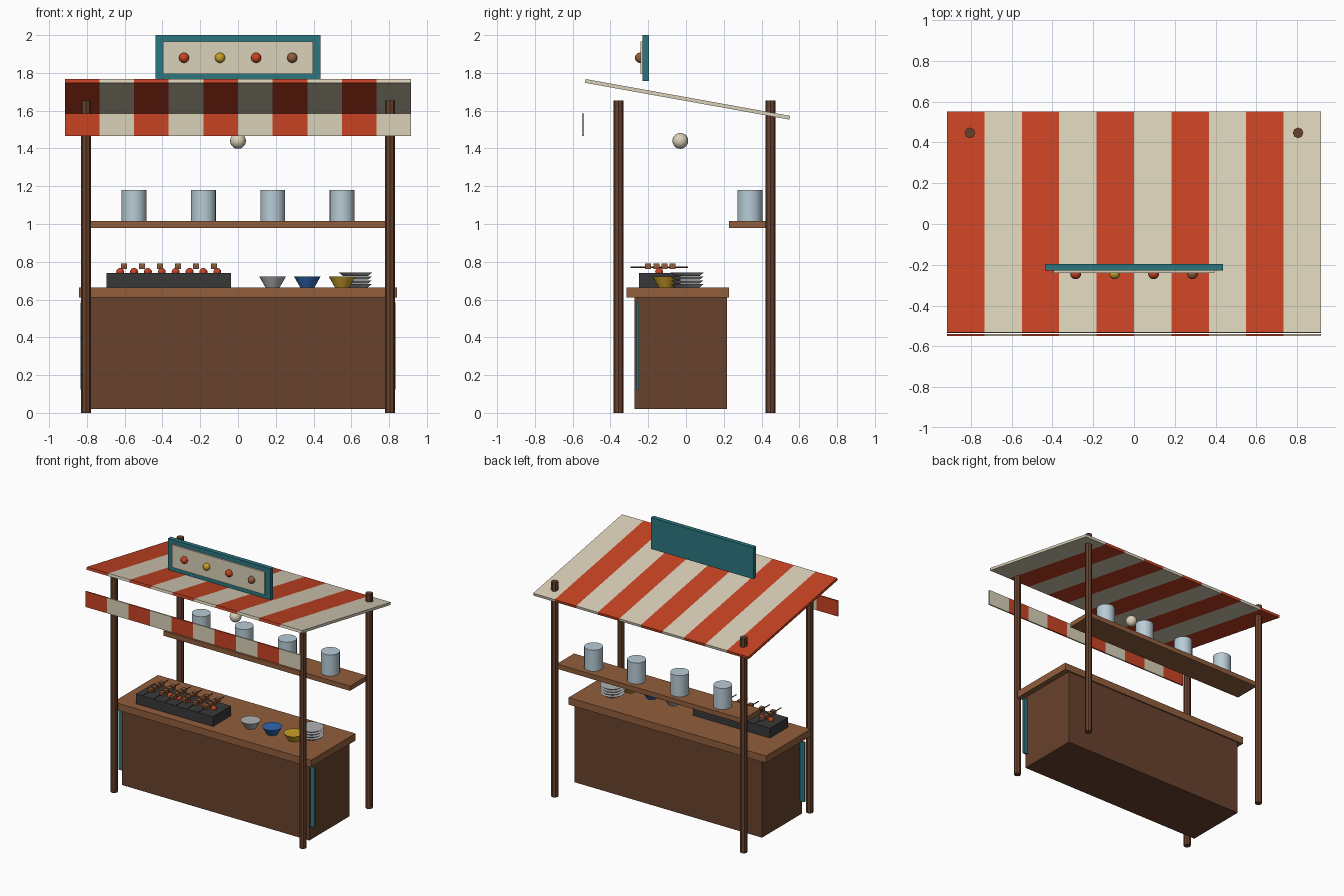
import bpy
from math import radians

cube = bpy.data.objects.get("Cube")
if cube:
    bpy.data.objects.remove(cube, do_unlink=True)


def material(name, r, g, b):
    """Flat material from 0-255 display values, stored as linear."""
    def lin(c):
        c /= 255
        return c / 12.92 if c <= 0.04045 else ((c + 0.055) / 1.055) ** 2.4
    mat = bpy.data.materials.new(name)
    mat.use_nodes = True
    colour = (lin(r), lin(g), lin(b), 1)
    mat.diffuse_color = colour
    shader = next(n for n in mat.node_tree.nodes if n.type == 'BSDF_PRINCIPLED')
    shader.inputs["Base Color"].default_value = colour
    shader.inputs["Roughness"].default_value = 0.8
    return mat


RED = material("awning red", 200, 67, 36)
CREAM = material("cream", 218, 209, 185)
TEAL = material("teal", 44, 118, 128)
DARK_WOOD = material("dark wood", 104, 66, 45)
WOOD = material("counter wood", 145, 94, 60)
CHARCOAL = material("charcoal", 56, 56, 58)
TIN = material("pale blue tin", 184, 204, 214)
GREY = material("plate grey", 178, 178, 182)
BLUE = material("bowl blue", 48, 103, 178)
YELLOW = material("mustard yellow", 203, 160, 40)


def finish(name, mat, smooth=False):
    obj = bpy.context.object
    obj.name = name
    obj.data.materials.append(mat)
    if smooth:
        bpy.ops.object.shade_smooth_by_angle(angle=radians(40))
    return obj


def box(name, mat, x, y, z, tilt=0):
    """Box from (min, max) pairs, optionally tilted about x."""
    spans = (x, y, z)
    bpy.ops.mesh.primitive_cube_add(size=1, location=[(a + b) / 2 for a, b in spans])
    obj = bpy.context.object
    obj.scale = [b - a for a, b in spans]
    obj.rotation_euler.x = tilt
    return finish(name, mat)


def ball(name, mat, loc, radius):
    bpy.ops.mesh.primitive_uv_sphere_add(segments=16, ring_count=10, radius=radius, location=loc)
    return finish(name, mat, True)


def cone(name, mat, x, y, z, r_low, r_high, sides=20, smooth=True):
    """Upright cylinder or frustum between two heights."""
    bpy.ops.mesh.primitive_cone_add(vertices=sides, radius1=r_low, radius2=r_high,
                                    depth=z[1] - z[0], location=(x, y, sum(z) / 2))
    return finish(name, mat, smooth)


# Posts
for x in (-0.805, 0.805):
    for y, place in ((-0.358, "front"), (0.447, "back")):
        side = "left" if x > 0 else "right"
        cone(f"{place}_{side}_post", DARK_WOOD, x, y, (0, 1.655), 0.026, 0.026, 8, False)

# Counter with a trim panel showing at both ends
box("counter_body", DARK_WOOD, (-0.8, 0.8), (-0.273, 0.217), (0.02, 0.61))
box("counter_top", WOOD, (-0.842, 0.842), (-0.315, 0.227), (0.61, 0.665))
box("counter_trim_panel", TEAL, (-0.835, 0.835), (-0.262, -0.248), (0.125, 0.585))

# Striped awning and hanging valance
STRIPES, HALF = 10, 0.917
width = 2 * HALF / STRIPES
for i in range(STRIPES):
    span = (-HALF + i * width, -HALF + (i + 1) * width)
    mat = CREAM if i % 2 else RED
    box(f"awning_stripe_{i + 1}", mat, span, (-0.542, 0.558), (1.65, 1.67), radians(-10.2))
    box(f"valance_stripe_{i + 1}", mat, span, (-0.55, -0.539), (1.467, 1.586))

# Sign board with food balls
box("sign_board", TEAL, (-0.437, 0.437), (-0.229, -0.195), (1.758, 2.0))
box("sign_panel", CREAM, (-0.396, 0.396), (-0.24, -0.228), (1.793, 1.967))
for i, mat in enumerate((RED, YELLOW, RED, WOOD)):
    ball(f"sign_ball_{i + 1}", mat, (-0.286 + i * 0.191, -0.244, 1.88), 0.027)

# Hanging lamp
ball("lamp_bulb", CREAM, (0, -0.03, 1.44), 0.042)

# Back shelf and tins
box("back_shelf", WOOD, (-0.795, 0.795), (0.228, 0.438), (0.98, 1.017))
for i in range(4):
    cone(f"storage_tin_{i + 1}", TIN, -0.55 + i * 0.367, 0.338, (1.017, 1.18), 0.066, 0.066)

# Grill with embers
box("grill", CHARCOAL, (-0.695, -0.038), (-0.25, -0.03), (0.665, 0.74))
for i in range(8):
    ball(f"ember_{i + 1}", RED, (-0.624 + i * 0.0735, -0.142, 0.746), 0.021)

# Skewers with cubes of food
for i in range(6):
    x = -0.603 + i * 0.0952
    bpy.ops.mesh.primitive_cylinder_add(vertices=6, radius=0.004, depth=0.305,
                                        location=(x, -0.142, 0.772),
                                        rotation=(radians(90), 0, 0))
    finish(f"skewer_{i + 1}", DARK_WOOD)
    for j in range(4):
        y = -0.2 + j * 0.043
        box(f"skewer_{i + 1}_cube_{j + 1}", WOOD, (x - 0.016, x + 0.016),
            (y - 0.016, y + 0.016), (0.762, 0.79))

# Bowls
for i, (mat, colour) in enumerate(((GREY, "grey"), (BLUE, "blue"), (YELLOW, "yellow"))):
    cone(f"{colour}_bowl", mat, 0.183 + i * 0.184, -0.108, (0.665, 0.721), 0.038, 0.07)

# Stack of plates
for i in range(4):
    z = 0.665 + i * 0.02
    cone(f"plate_{i + 1}", GREY, 0.622, 0.006, (z, z + 0.017), 0.066, 0.087)
